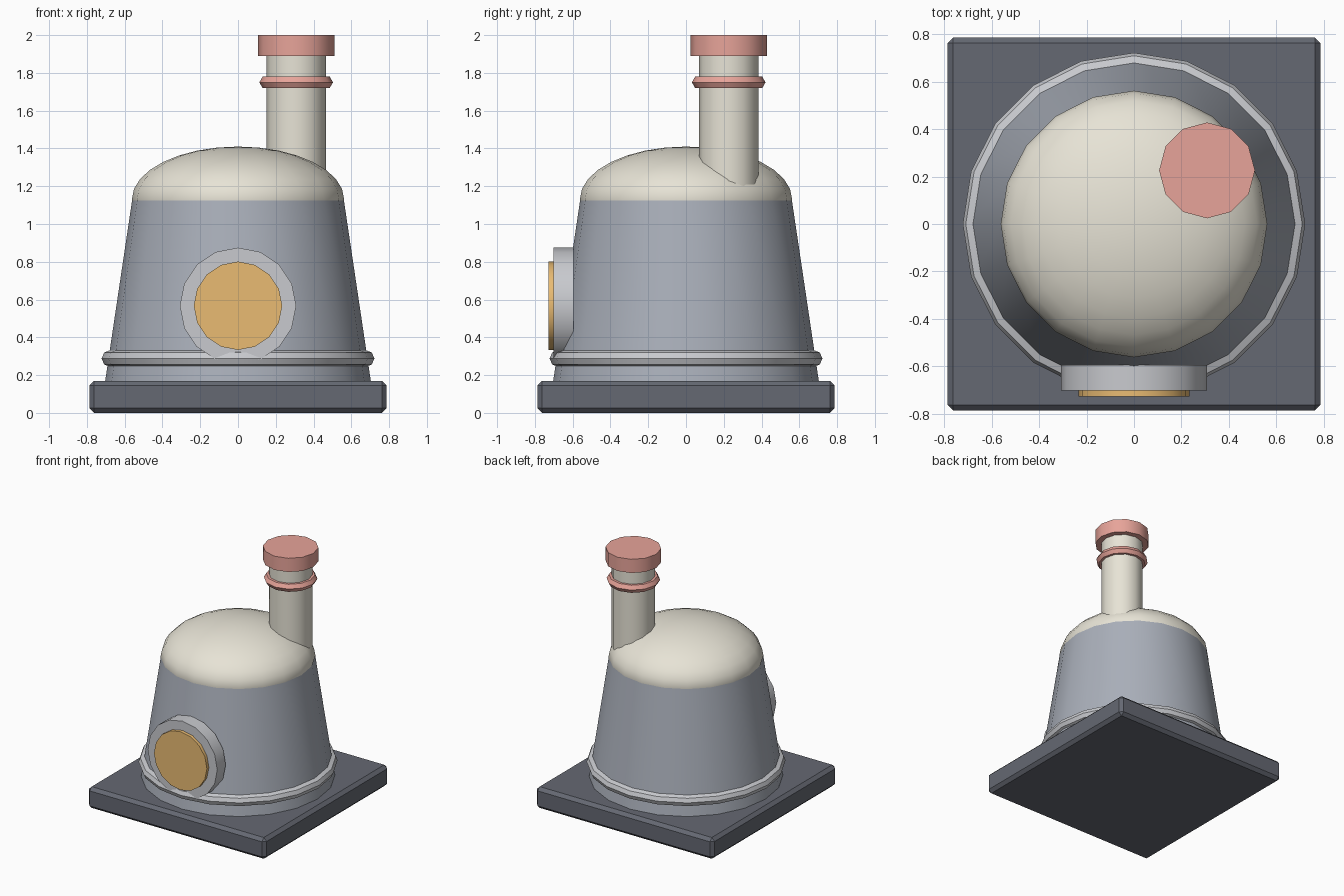
import bpy
from math import radians, pi

if "Cube" in bpy.data.objects:
    bpy.data.objects.remove(bpy.data.objects["Cube"])


def material(name, rgb):
    m = bpy.data.materials.new(name)
    m.diffuse_color = (*rgb, 1)
    m.use_nodes = True
    m.node_tree.nodes["Principled BSDF"].inputs["Base Color"].default_value = m.diffuse_color
    return m


DARK = material("dark_slate", (0.13, 0.14, 0.17))
STEEL = material("blue_grey", (0.40, 0.43, 0.49))
SILVER = material("silver", (0.58, 0.59, 0.62))
CREAM = material("cream", (0.80, 0.77, 0.67))
PINK = material("salmon", (0.80, 0.37, 0.32))
AMBER = material("amber", (0.82, 0.50, 0.17))


def finish(name, mat, smooth=True):
    ob = bpy.context.object
    ob.name = name
    ob.data.materials.append(mat)
    if smooth:
        bpy.ops.object.shade_smooth_by_angle(angle=radians(40))
    return ob


def cone(name, mat, x, y, z0, z1, r0, r1, sides):
    bpy.ops.mesh.primitive_cone_add(vertices=sides, radius1=r0, radius2=r1,
                                    depth=z1 - z0, location=(x, y, (z0 + z1) / 2))
    return finish(name, mat)


def disc(name, mat, z, y0, y1, r, sides):
    bpy.ops.mesh.primitive_cylinder_add(vertices=sides, radius=r, depth=y1 - y0,
                                        location=(0, (y0 + y1) / 2, z),
                                        rotation=(pi / 2, 0, 0))
    return finish(name, mat)


def ring(name, mat, loc, major, minor, n_major, n_minor, smooth=True):
    bpy.ops.mesh.primitive_torus_add(major_radius=major, minor_radius=minor,
                                     major_segments=n_major, minor_segments=n_minor,
                                     location=loc)
    return finish(name, mat, smooth)


# Chamfered base slab
bpy.ops.mesh.primitive_cube_add(size=1, location=(0, 0, 0.085))
base = bpy.context.object
base.scale = (1.574, 1.574, 0.17)
bpy.ops.object.transform_apply(location=False, rotation=False, scale=True)
finish("base_slab", DARK, smooth=False)
bevel = base.modifiers.new("chamfer", 'BEVEL')
bevel.width = 0.025
bevel.segments = 1

# Tapered body with foot ring
cone("body", STEEL, 0, 0, 0.15, 1.13, 0.706, 0.56, 20)
ring("foot_ring", SILVER, (0, 0, 0.288), 0.678, 0.044, 20, 8)

# Flattened dome
bpy.ops.mesh.primitive_uv_sphere_add(segments=20, ring_count=16, radius=1,
                                     location=(0, 0, 1.13))
bpy.context.object.scale = (0.562, 0.562, 0.28)
bpy.ops.object.transform_apply(location=False, rotation=False, scale=True)
finish("dome", CREAM)

# Chimney with collar and cap
CX, CY = 0.308, 0.226
cone("chimney", CREAM, CX, CY, 1.1, 1.93, 0.158, 0.158, 12)
ring("chimney_collar", PINK, (CX, CY, 1.75), 0.16, 0.035, 12, 6)
cone("chimney_cap", PINK, CX, CY, 1.89, 2.0, 0.202, 0.202, 12)

# Round front window
disc("window_bezel", SILVER, 0.567, -0.702, -0.595, 0.308, 16)
disc("window_glass", AMBER, 0.567, -0.728, -0.65, 0.234, 16)
